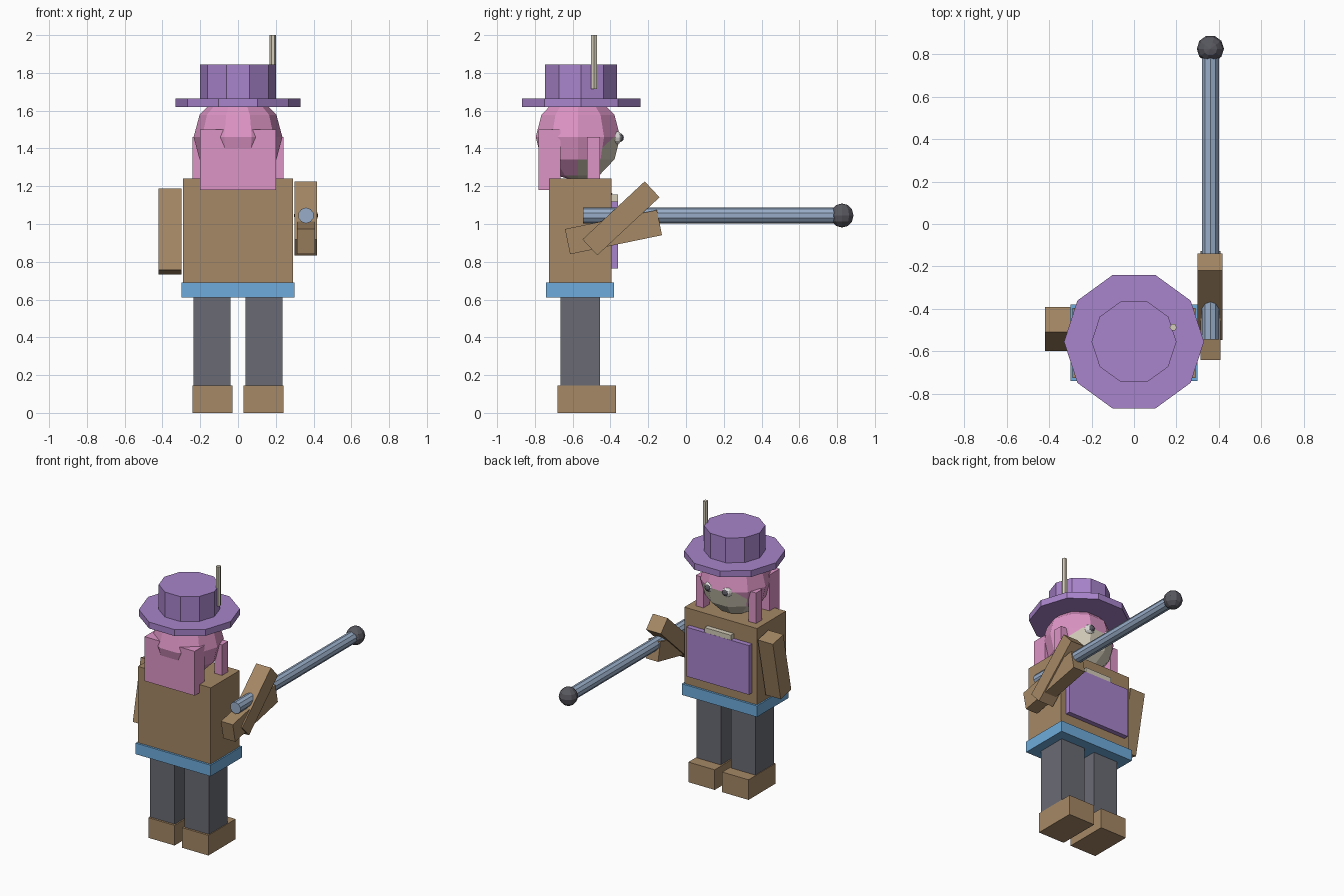
import bpy, bmesh, math
from mathutils import Matrix, Vector

cube = bpy.data.objects.get("Cube")
if cube:
    bpy.data.objects.remove(cube, do_unlink=True)


def material(name, r, g, b):
    lin = [((c / 255 + 0.055) / 1.055) ** 2.4 for c in (r, g, b)] + [1.0]
    m = bpy.data.materials.new(name)
    m.use_nodes = True
    m.diffuse_color = lin
    m.node_tree.nodes["Principled BSDF"].inputs["Base Color"].default_value = lin
    return m


BROWN = material("brown cloth", 165, 136, 101)
BLUE = material("blue belt", 110, 171, 219)
PURPLE = material("purple felt", 168, 132, 203)
PINK = material("pink", 222, 149, 198)
GREY = material("grey trousers", 106, 107, 116)
CREAM = material("cream", 212, 205, 186)
STEEL = material("steel blue", 152, 173, 200)
DARK = material("dark metal", 88, 88, 96)
WHITE = material("eye white", 226, 224, 222)


def finish(name, bm, *mats):
    mesh = bpy.data.meshes.new(name)
    bmesh.ops.recalc_face_normals(bm, faces=bm.faces)
    bm.to_mesh(mesh)
    bm.free()
    obj = bpy.data.objects.new(name, mesh)
    for m in mats:
        mesh.materials.append(m)
    bpy.context.collection.objects.link(obj)
    return obj


def box(name, mat, centre, size, tilt=0):
    """Box of the given size, tilted about x in degrees."""
    bm = bmesh.new()
    place = (Matrix.Translation(centre) @ Matrix.Rotation(math.radians(tilt), 4, 'X')
             @ Matrix.Diagonal((*size, 1)))
    bmesh.ops.create_cube(bm, size=1, matrix=place)
    return finish(name, bm, mat)


def span(name, mat, x, y, z):
    """Box between limits on each axis."""
    lims = (x, y, z)
    return box(name, mat, [(a + b) / 2 for a, b in lims], [b - a for a, b in lims])


def cylinder(name, mat, centre, radius, length, sides, turn):
    bm = bmesh.new()
    bmesh.ops.create_cone(bm, cap_ends=True, segments=sides, radius1=radius,
                          radius2=radius, depth=length,
                          matrix=Matrix.Translation(centre) @ turn)
    return finish(name, bm, mat)


def sphere_mesh(centre, radius, segments, rings):
    bm = bmesh.new()
    turn = Matrix.Rotation(math.pi / 2, 4, 'Z')
    bmesh.ops.create_uvsphere(bm, u_segments=segments, v_segments=rings, radius=radius,
                              matrix=Matrix.Translation(centre) @ turn)
    return bm


# Legs, boots and side locks of hair
for side, s in (("left", 1), ("right", -1)):
    def mirrored(a, b):
        return sorted((s * a, s * b))
    span(side + "_boot", BROWN, mirrored(0.03, 0.24), (-0.68, -0.37), (0, 0.145))
    span(side + "_leg", GREY, mirrored(0.04, 0.235), (-0.665, -0.455), (0.145, 0.61))
    span(side + "_hair_lock", PINK, mirrored(0.18, 0.24), (-0.525, -0.455), (1.2, 1.46))
    # Eyes with dark pupils
    finish(side + "_eye", sphere_mesh((s * 0.07, -0.372, 1.457), 0.036, 10, 6), WHITE)
    finish(side + "_pupil", sphere_mesh((s * 0.07, -0.352, 1.457), 0.024, 10, 6), DARK)

# Body
span("belt", BLUE, (-0.3, 0.3), (-0.74, -0.38), (0.61, 0.69))
span("torso", BROWN, (-0.29, 0.29), (-0.725, -0.395), (0.69, 1.24))
span("apron", PURPLE, (-0.25, 0.25), (-0.4, -0.36), (0.765, 1.12))
span("apron_panel", CREAM, (-0.105, 0.105), (-0.4, -0.361), (0.82, 1.155))

# Arms: one hanging, one bent around the staff
box("right_arm", BROWN, (-0.36, -0.495, 0.96), (0.12, 0.122, 0.44), -11.8)
box("left_upper_arm", BROWN, (0.358, -0.344, 1.03), (0.118, 0.45, 0.115), 43)
box("left_forearm", BROWN, (0.36, -0.384, 0.957), (0.095, 0.497, 0.136), 11.7)

# Staff with ball end
along_y = Matrix.Rotation(math.pi / 2, 4, 'X')
cylinder("staff", STEEL, (0.36, 0.125, 1.045), 0.042, 1.34, 10, along_y)
finish("staff_ball", sphere_mesh((0.36, 0.826, 1.045), 0.064, 10, 6), DARK)

# Head, cut along a sloping beard line and coloured below it
bm = sphere_mesh((0, -0.572, 1.46), 0.235, 10, 6)
line = Vector((0, -0.51, 1.343))
up = Vector((0, -0.117, 0.128)).normalized()
front = [f for f in bm.faces if f.calc_center_median().y > -0.5
         and 1.34 < f.calc_center_median().z < 1.46]
geom = front + list({e for f in front for e in f.edges}) + list({v for f in front for v in f.verts})
bmesh.ops.bisect_plane(bm, geom=geom, plane_co=line, plane_no=up, dist=0.004)
for f in bm.faces:
    c = f.calc_center_median()
    low = c.z < 1.34 and c.y > -0.6
    chin = c.z < 1.46 and c.y > -0.5 and (c - line).dot(up) < 0
    f.material_index = int(low or chin)
finish("head", bm, PINK, CREAM)
span("back_hair", PINK, (-0.2, 0.2), (-0.78, -0.665), (1.18, 1.5))

# Hat and feather
quarter = Matrix.Rotation(math.pi / 2, 4, 'Z')
cylinder("hat_brim", PURPLE, (0, -0.555, 1.642), 0.33, 0.046, 10, quarter)
cylinder("hat_crown", PURPLE, (0, -0.555, 1.755), 0.2, 0.18, 10, quarter)
cylinder("hat_feather", CREAM, (0.185, -0.487, 1.858), 0.017, 0.284, 6, quarter)
